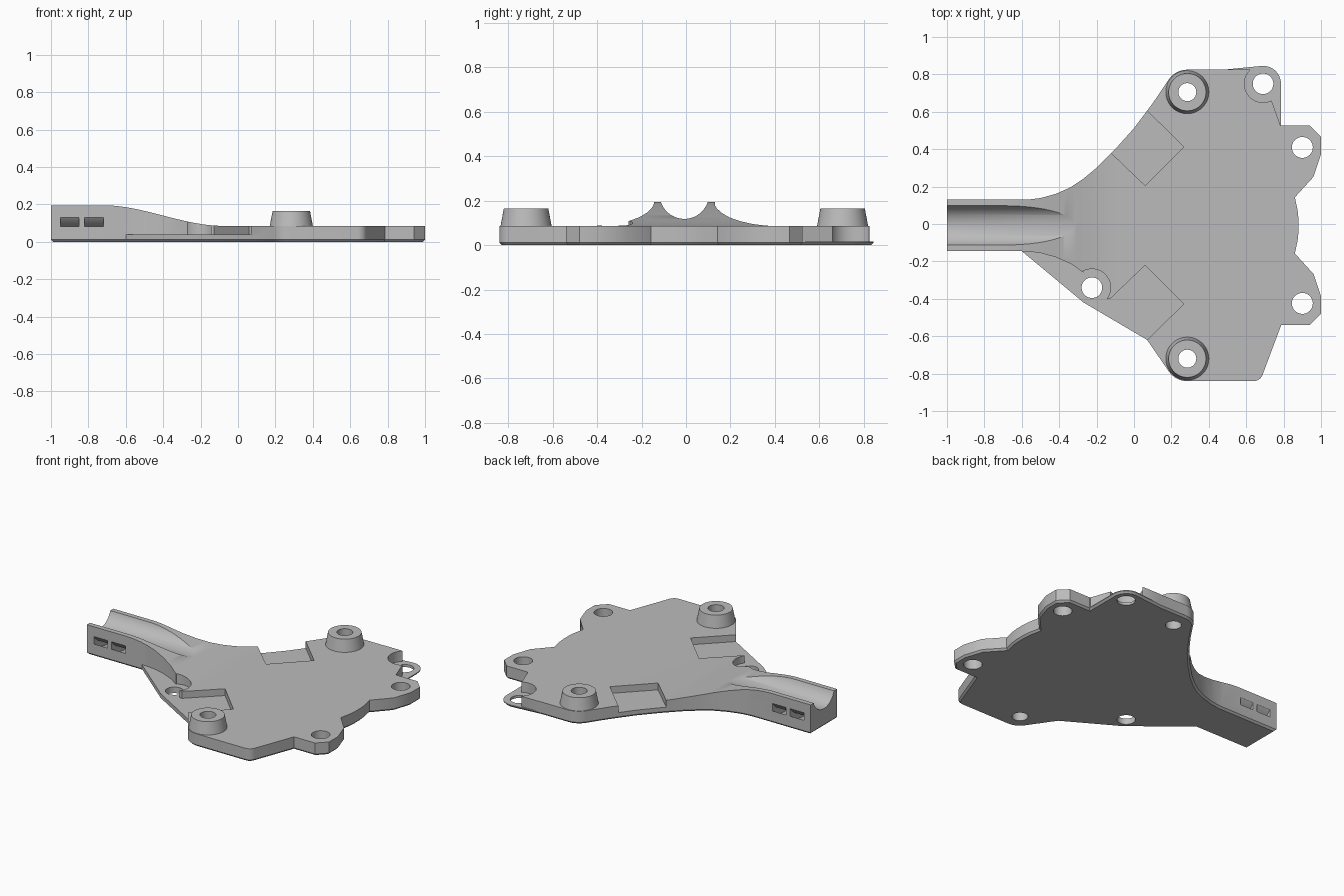
import bpy, bmesh, math
from mathutils import Vector

if "Cube" in bpy.data.objects:
    bpy.data.objects.remove(bpy.data.objects["Cube"], do_unlink=True)

MIDLINE = -0.0075       # y of the symmetry line
PLATE, FLOOR, LIP, ARM = 0.085, 0.04, 0.017, 0.195
BOSS = (0.285, 0.7125)
FRONT_LUG = (-0.225, -0.333)
BACK_LUG = (0.69, 0.757)
END_HOLE = (0.9, 0.417)
GROOVE_Z, GROOVE_R = 0.229, 0.111

grey = bpy.data.materials.new("plain grey")
grey.use_nodes = True
grey.diffuse_color = (0.5, 0.5, 0.5, 1)
grey.node_tree.nodes["Principled BSDF"].inputs["Base Color"].default_value = (0.5, 0.5, 0.5, 1)


def arc(centre, radius, start, end, steps=10):
    angles = [math.radians(start + (end - start) * i / steps) for i in range(steps + 1)]
    return [(centre[0] + radius * math.cos(a), centre[1] + radius * math.sin(a)) for a in angles]


def mirror(points):
    return [(x, -y) for x, y in reversed(points)]


def finish(name, bm):
    bmesh.ops.recalc_face_normals(bm, faces=bm.faces)
    mesh = bpy.data.meshes.new(name)
    bm.to_mesh(mesh)
    bm.free()
    mesh.materials.append(grey)
    obj = bpy.data.objects.new(name, mesh)
    bpy.context.collection.objects.link(obj)
    return obj


def prism(name, points, low, high, axis="z", chamfer=0):
    """Extrude a flat profile along one axis."""
    place = {
        "x": lambda a, b: (low, a, b),
        "y": lambda a, b: (a, low, b),
        "z": lambda a, b: (a, b, low),
    }[axis]
    bm = bmesh.new()
    base = bm.faces.new([bm.verts.new(place(a, b)) for a, b in points])
    rim = list(base.edges)
    grown = bmesh.ops.extrude_face_region(bm, geom=[base], use_keep_orig=True)
    step = Vector([high - low if axis == letter else 0 for letter in "xyz"])
    moved = [v for v in grown["geom"] if isinstance(v, bmesh.types.BMVert)]
    bmesh.ops.translate(bm, vec=step, verts=moved)
    bmesh.ops.recalc_face_normals(bm, faces=bm.faces)
    if chamfer:
        bmesh.ops.bevel(bm, geom=rim, offset=chamfer, segments=1, affect="EDGES")
    return finish(name, bm)


def combine(target, tool, operation="DIFFERENCE"):
    """Apply a boolean and remove the tool."""
    modifier = target.modifiers.new("shape", "BOOLEAN")
    modifier.operation = operation
    modifier.solver = "EXACT"
    modifier.object = tool
    bpy.context.view_layer.update()
    shaped = target.evaluated_get(bpy.context.evaluated_depsgraph_get())
    mesh = bpy.data.meshes.new_from_object(shaped)
    target.modifiers.clear()
    target.data = mesh
    bpy.data.objects.remove(tool, do_unlink=True)


# Base outline: flared flank, bolt tabs and rounded corners
flank = [(-0.57, 0.1375), (-0.5, 0.146), (-0.42, 0.168), (-0.34, 0.203), (-0.27, 0.25),
         (-0.2, 0.308), (-0.1, 0.408), (0, 0.52), (0.1, 0.653)]
end_tab = [(0.88, 0.03), (0.875, 0.08), (0.86, 0.15), (0.96, 0.26), (1, 0.38),
           (1, 0.473), (0.94, 0.533), (0.787, 0.533)]
outline = [(-1, -0.1375), (-0.6, -0.1375), (-0.27, -0.412), (0.07, -0.612)]
outline += mirror(arc(BOSS, 0.12, 90, 145))
outline += arc((0.64, -0.7825), 0.05, 270, 340, 5)
outline += mirror(end_tab) + end_tab
outline += arc(BACK_LUG, 0.096, 0, 95)
outline += [(0.48, 0.8325)] + arc(BOSS, 0.12, 90, 145)
outline += flank[::-1] + [(-1, 0.1375)]
body = prism("base_plate_and_arm", outline, 0, 0.25, chamfer=0.012)

# Arm top easing down to the plate
slope = []
for i in range(33):
    t = i / 32
    slope.append((-0.72 + 0.64 * t, PLATE + (ARM - PLATE) * (1 - t * t * (3 - 2 * t))))
above = [(-1.2, ARM)] + slope + [(1.2, PLATE), (1.2, 0.4), (-1.2, 0.4)]
combine(body, prism("top_cutter", above, -1, 1, "y"))

# Rounded channel along the arm
channel = arc((0, GROOVE_Z), GROOVE_R, 0, 360, 64)[:-1]
combine(body, prism("channel_cutter", channel, -1.1, -0.1, "x"))

# Curved strap slots passing under the channel
strap = arc((0, GROOVE_Z), 0.202, 185, 355, 32) + arc((0, GROOVE_Z), 0.169, 355, 185, 32)
for x in (-0.95, -0.82):
    combine(body, prism("strap_cutter", strap, x, x + 0.1, "x"))

# Lowered front ledge with lug recess and square pocket
pocket = [(-0.128, 0.393), (0.06, 0.213), (0.266, 0.42), (0.02, 0.662)]
ledge = [(-0.7, -0.139)] + [(x, -y - 0.0015) for x, y in flank[:5]]
ledge += arc(FRONT_LUG, 0.1, 118, -37, 20)
ledge += [(x, -y) for x, y in pocket] + [(0, -0.95), (-0.7, -0.95)]
combine(body, prism("ledge_cutter", ledge, FLOOR, 0.4))

# Square pocket at the back
combine(body, prism("pocket_cutter", pocket + [(-0.19, 0.455)], FLOOR, 0.4))

# Thin lug at the back corner
recess = [(0.46, 0.834), (0.615, 0.834)] + arc(BACK_LUG, 0.1, 132, 297, 20)
recess += [(0.783, 0.535), (0.9, 0.535), (0.9, 0.95), (0.46, 0.95)]
combine(body, prism("lug_cutter", recess, LIP, 0.4))

# Tapered mounting bosses
for side in (-1, 1):
    bm = bmesh.new()
    bmesh.ops.create_cone(bm, cap_ends=True, segments=48, radius1=0.119, radius2=0.1, depth=0.1)
    bmesh.ops.translate(bm, vec=(BOSS[0], side * BOSS[1], 0.115), verts=bm.verts)
    combine(body, finish("boss", bm), "UNION")

# Bolt holes
holes = [(FRONT_LUG, 0.055), (BACK_LUG, 0.055)]
for side in (-1, 1):
    holes.append(((END_HOLE[0], side * END_HOLE[1]), 0.056))
    holes.append(((BOSS[0], side * BOSS[1]), 0.048))
for centre, radius in holes:
    combine(body, prism("hole_cutter", arc(centre, radius, 0, 360, 40)[:-1], -0.1, 0.4))

# Seat on the midline and shade
for vertex in body.data.vertices:
    vertex.co.y += MIDLINE
bpy.ops.object.select_all(action="DESELECT")
body.select_set(True)
bpy.context.view_layer.objects.active = body
bpy.ops.object.shade_smooth_by_angle(angle=math.radians(30))
